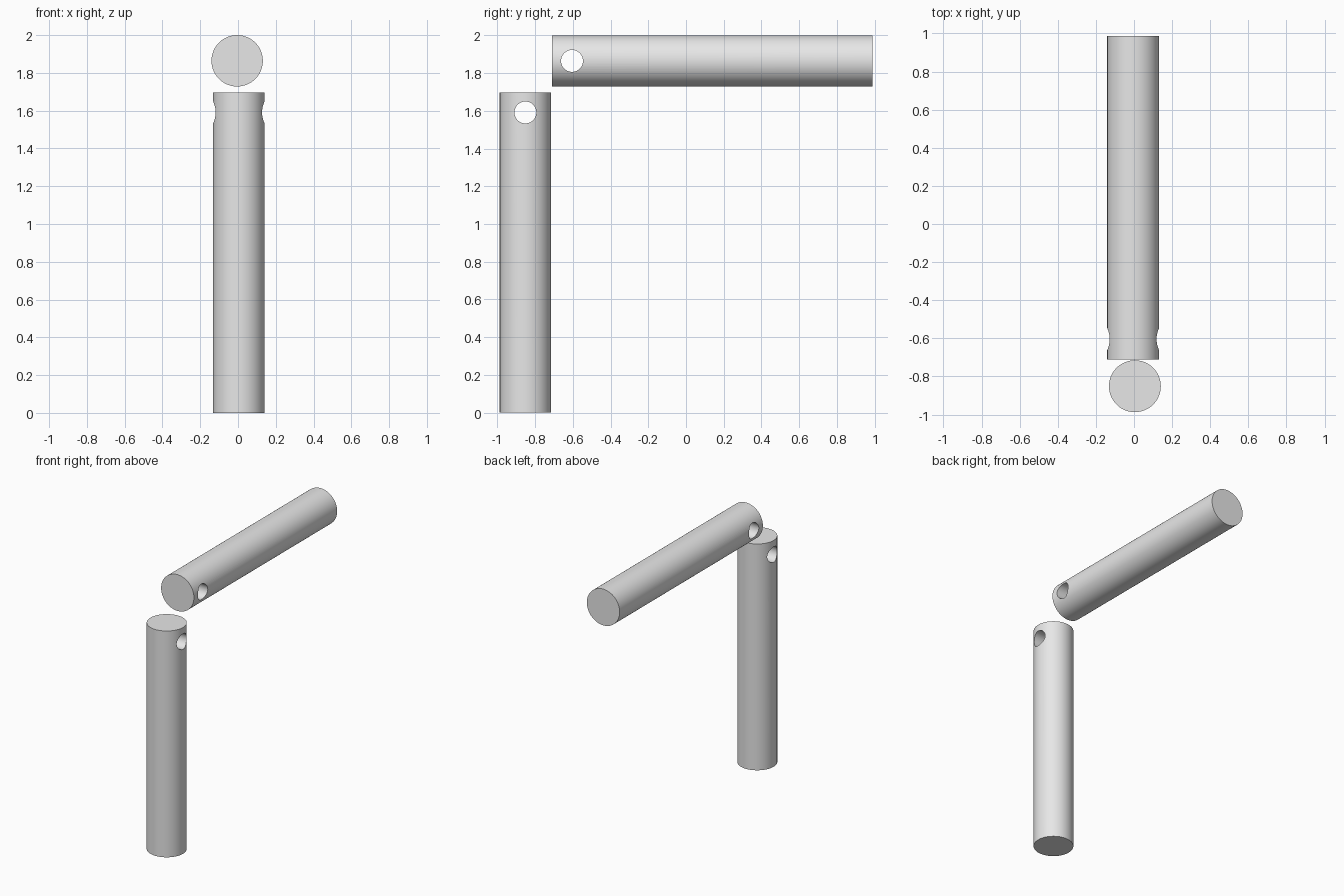
import bpy
from math import pi

cube = bpy.data.objects.get("Cube")
if cube:
    bpy.data.objects.remove(cube, do_unlink=True)

RADIUS, LENGTH = 0.136, 1.697
HOLE_RADIUS, HOLE_INSET = 0.058, 0.106

grey = bpy.data.materials.new("light grey")
grey.use_nodes = True
grey.diffuse_color = (0.8, 0.8, 0.8, 1)
grey.node_tree.nodes["Principled BSDF"].inputs["Base Color"].default_value = (0.8, 0.8, 0.8, 1)


def cylinder(name, radius, length, location, rotation):
    bpy.ops.mesh.primitive_cylinder_add(
        vertices=96, radius=radius, depth=length, location=location, rotation=rotation)
    obj = bpy.context.object
    obj.name = name
    obj.data.materials.append(grey)
    return obj


def drilled_rod(name, location, rotation, hole_location):
    # Solid rod with a round hole bored sideways through one end
    rod = cylinder(name, RADIUS, LENGTH, location, rotation)
    drill = cylinder(name + "_drill", HOLE_RADIUS, 4 * RADIUS, hole_location, (0, pi / 2, 0))
    drill.hide_render = True
    bore = rod.modifiers.new("bore", "BOOLEAN")
    bore.operation = "DIFFERENCE"
    bore.solver = "EXACT"
    bore.object = drill
    bpy.ops.object.select_all(action="DESELECT")
    rod.select_set(True)
    bpy.context.view_layer.objects.active = rod
    bpy.ops.object.modifier_apply(modifier=bore.name)
    bpy.data.objects.remove(drill, do_unlink=True)
    bpy.ops.object.shade_smooth_by_angle(angle=pi / 6)


# Upright rod, hole near its top
upright_y = -0.987 + RADIUS
drilled_rod("upright_rod", (0.0045, upright_y, LENGTH / 2), (0, 0, 0),
            (0.0045, upright_y, LENGTH - HOLE_INSET))

# Level rod above it, hole near its front end
level_y, level_z = 0.987 - LENGTH / 2, 2 - RADIUS
drilled_rod("level_rod", (-0.0045, level_y, level_z), (pi / 2, 0, 0),
            (-0.0045, level_y - LENGTH / 2 + HOLE_INSET, level_z))
